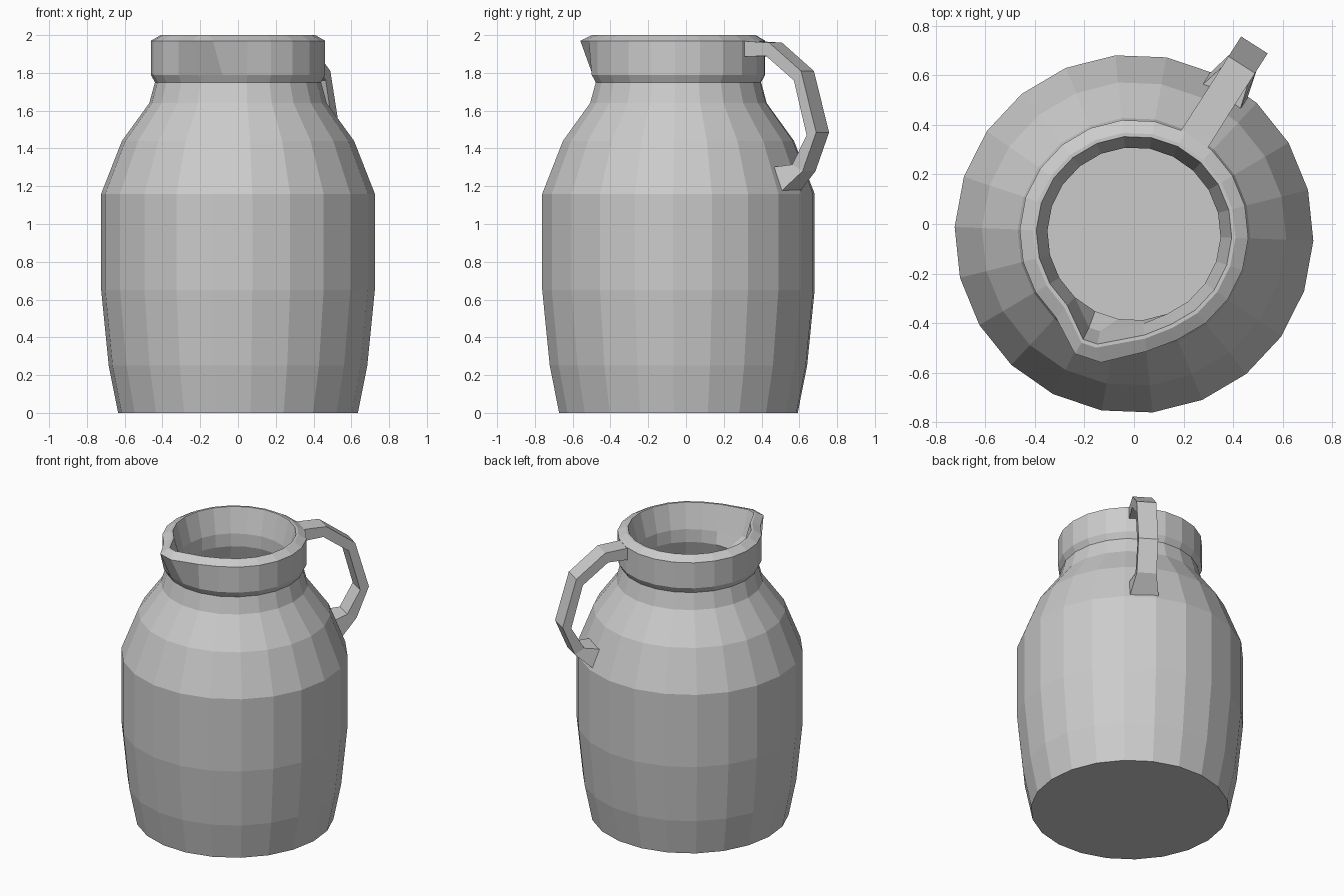
import bpy, bmesh
from math import radians, sin, cos

cube = bpy.data.objects.get("Cube")
if cube:
    bpy.data.objects.remove(cube)

SIDES = 22
CENTRE_Y = -0.04
FIRST_ANGLE = -2.2
HANDLE_ANGLE = radians(57.5)

clay = bpy.data.materials.new("grey_clay")
clay.use_nodes = True
clay.diffuse_color = (0.6, 0.6, 0.6, 1)
clay.node_tree.nodes["Principled BSDF"].inputs["Base Color"].default_value = clay.diffuse_color


def finish(bm, name):
    bmesh.ops.recalc_face_normals(bm, faces=bm.faces)
    mesh = bpy.data.meshes.new(name)
    bm.to_mesh(mesh)
    bm.free()
    mesh.materials.append(clay)
    obj = bpy.data.objects.new(name, mesh)
    bpy.context.collection.objects.link(obj)
    return obj


def skin(bm, rings):
    """Bridge consecutive rings and cap both ends."""
    for a, b in zip(rings, rings[1:]):
        for i in range(len(a)):
            j = (i + 1) % len(a)
            bm.faces.new((a[i], a[j], b[j], b[i]))
    bm.faces.new(rings[0])
    bm.faces.new(rings[-1])


# Jug profile: radius, height, spout reach, spout pinch (degrees)
PROFILE = [
    # outside wall, neck and lip
    (0.635, 0, 0, 0), (0.685, 0.25, 0, 0), (0.725, 0.65, 0, 0),
    (0.725, 1.16, 0, 0), (0.615, 1.44, 0, 0), (0.47, 1.64, 0, 0),
    (0.44, 1.75, 0, 0), (0.462, 1.79, 0, 0), (0.462, 1.97, 0.078, 1),
    (0.41, 2.0, 0.078, 2),
    # inside wall down to the floor
    (0.395, 2.0, 0.078, 2), (0.35, 1.83, 0.07, 2.2), (0.35, 1.74, 0, 0),
    (0.39, 1.62, 0, 0), (0.53, 1.42, 0, 0), (0.64, 1.15, 0, 0),
    (0.64, 0.65, 0, 0), (0.56, 0.08, 0, 0),
]
# Spout vertices: share of the reach, share of the pinch
SPOUT = {15: (1, 0.5), 16: (0.95, -4), 17: (0.2, 0)}

bm = bmesh.new()
rings = []
for radius, z, reach, pinch in PROFILE:
    ring = []
    for k in range(SIDES):
        out, turn = SPOUT.get(k, (0, 0))
        a = radians(FIRST_ANGLE + k * 360 / SIDES + turn * pinch)
        r = radius + out * reach
        ring.append(bm.verts.new((r * cos(a), CENTRE_Y + r * sin(a), z)))
    rings.append(ring)
skin(bm, rings)
finish(bm, "jug_body")

# Handle sections: outer reach, outer height, inner reach, inner height, width
SECTIONS = [
    (0.42, 1.97, 0.42, 1.885, 0.13), (0.61, 1.96, 0.59, 1.89, 0.127),
    (0.81, 1.81, 0.765, 1.76, 0.127), (0.905, 1.485, 0.845, 1.47, 0.127),
    (0.82, 1.28, 0.755, 1.315, 0.127), (0.695, 1.165, 0.64, 1.30, 0.19),
]
bm = bmesh.new()
rings = []
for r_out, z_out, r_in, z_in, width in SECTIONS:
    ring = []
    for r, z, side in ((r_out, z_out, 1), (r_out, z_out, -1), (r_in, z_in, -1), (r_in, z_in, 1)):
        w = side * width / 2
        x = r * cos(HANDLE_ANGLE) - w * sin(HANDLE_ANGLE)
        y = CENTRE_Y + r * sin(HANDLE_ANGLE) + w * cos(HANDLE_ANGLE)
        ring.append(bm.verts.new((x, y, z)))
    rings.append(ring)
skin(bm, rings)
finish(bm, "handle")
